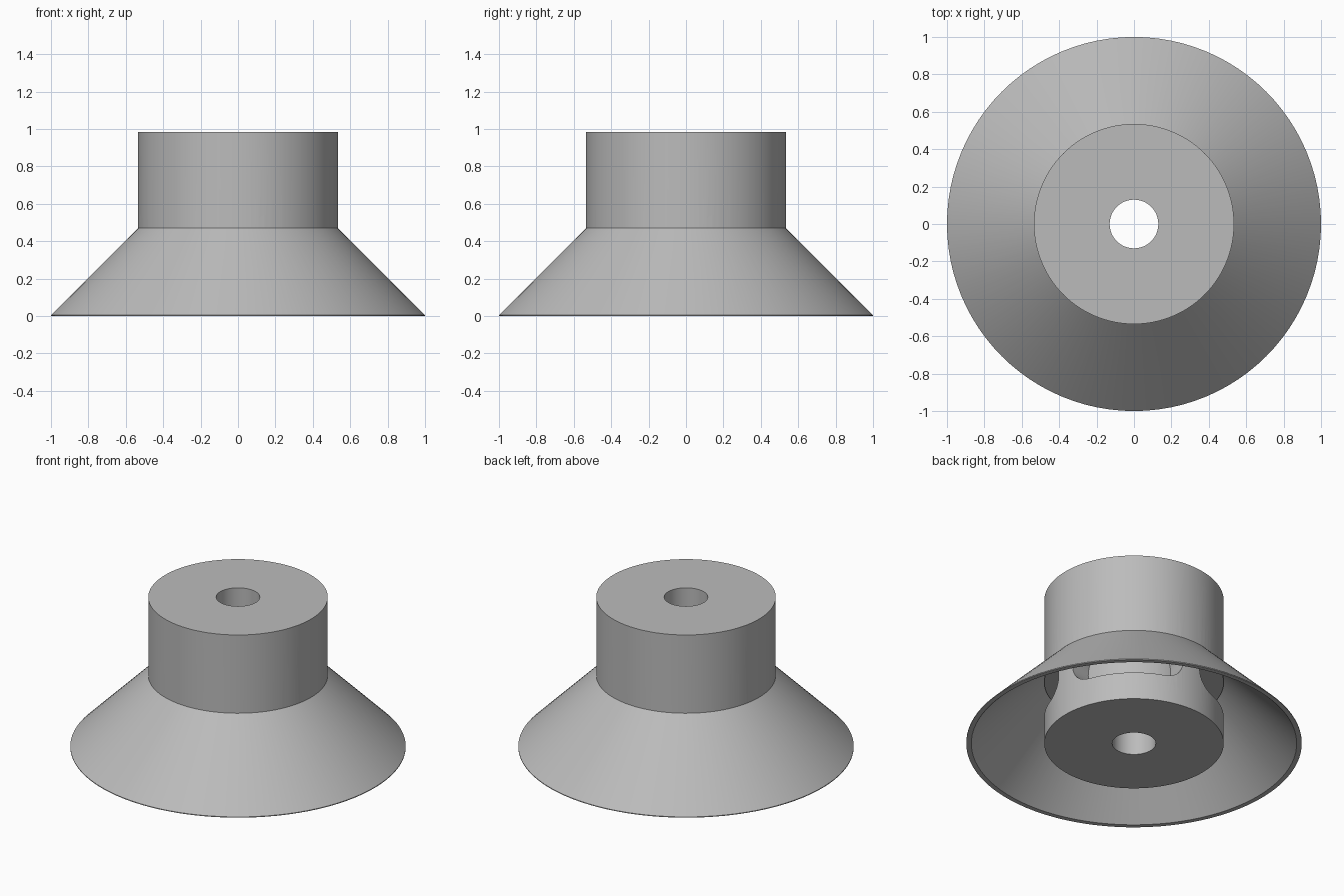
import bpy, bmesh
from math import sin, cos, pi, radians, sqrt

SEGMENTS = 96
HUB_R, HUB_TOP, BORE_R = 0.535, 0.985, 0.13
CORE_R = 0.40                      # depth of the side pockets
SLOT_MID, SLOT_R, SLOT_HALF = 0.30, 0.12, radians(38)

if "Cube" in bpy.data.objects:
    bpy.data.objects.remove(bpy.data.objects["Cube"])

grey = bpy.data.materials.new("plain_grey")
grey.use_nodes = True
grey.diffuse_color = (0.5, 0.5, 0.5, 1)
grey.node_tree.nodes["Principled BSDF"].inputs["Base Color"].default_value = grey.diffuse_color


def make_object(name, bm):
    bmesh.ops.remove_doubles(bm, verts=bm.verts, dist=1e-5)
    bmesh.ops.recalc_face_normals(bm, faces=bm.faces)
    mesh = bpy.data.meshes.new(name)
    bm.to_mesh(mesh)
    bm.free()
    mesh.materials.append(grey)
    obj = bpy.data.objects.new(name, mesh)
    bpy.context.collection.objects.link(obj)
    return obj


def revolve(name, profile):
    """Turn a closed (radius, height) profile around the z axis."""
    bm = bmesh.new()
    rings = [[bm.verts.new((r * cos(2 * pi * i / SEGMENTS), r * sin(2 * pi * i / SEGMENTS), z))
              for r, z in profile] for i in range(SEGMENTS)]
    count = len(profile)
    for i in range(SEGMENTS):
        a, b = rings[i], rings[(i + 1) % SEGMENTS]
        for j in range(count):
            k = (j + 1) % count
            bm.faces.new((a[j], b[j], b[k], a[k]))
    return make_object(name, bm)


def add_slot(bm, centre):
    """Curved slot with round ends, wrapped about the z axis."""
    cap = SLOT_R / HUB_R
    steps = 8
    offsets = [SLOT_HALF - cap + cap * sin(pi / 2 * i / steps) for i in range(steps + 1)]
    inner = SLOT_HALF - cap
    middle = [inner * (i / steps * 2 - 1) for i in range(1, steps)]
    angles = [-a for a in reversed(offsets)] + middle + offsets
    columns = []
    for a in angles:
        past = max(0, abs(a) - inner) / cap
        h = SLOT_R * sqrt(max(0, 1 - past * past))
        columns.append([bm.verts.new((r * cos(centre + a), r * sin(centre + a), SLOT_MID + s * h))
                        for r, s in ((CORE_R, -1), (HUB_R + 0.1, -1), (HUB_R + 0.1, 1), (CORE_R, 1))])
    for n, (a, b) in enumerate(zip(columns, columns[1:])):
        for j in range(4):
            k = (j + 1) % 4
            # the outermost columns are single edges, so drop their doubled corners
            if n == 0 and j % 2:
                bm.faces.new((a[1] if j == 1 else a[0], b[j], b[k]))
            elif n == len(columns) - 2 and j % 2:
                bm.faces.new((a[j], b[1] if j == 1 else b[0], a[k]))
            else:
                bm.faces.new((a[j], b[j], b[k], a[k]))


# Hub with a through bore
hub = revolve("hub", [(BORE_R, 0), (HUB_R, 0), (HUB_R, HUB_TOP), (BORE_R, HUB_TOP)])

# Four side pockets, leaving a narrow pillar on each axis
bm = bmesh.new()
for q in range(4):
    add_slot(bm, pi / 4 + q * pi / 2)
cutter = make_object("slot_cutter", bm)
cut = hub.modifiers.new("slots", "BOOLEAN")
cut.operation, cut.solver, cut.object = "DIFFERENCE", "EXACT", cutter
bpy.context.view_layer.objects.active = hub
hub.select_set(True)
bpy.ops.object.modifier_apply(modifier=cut.name)
bpy.data.objects.remove(cutter)

# Thin conical skirt, its top edge let slightly into the hub
skirt = revolve("skirt", [(HUB_R, 0.47), (1, 0.005), (1, 0), (0.97, 0),
                          (HUB_R - 0.002, 0.435)])

# Smooth walls, crisp rims
bpy.ops.object.select_all(action="DESELECT")
for obj in (hub, skirt):
    obj.select_set(True)
bpy.context.view_layer.objects.active = hub
bpy.ops.object.shade_smooth_by_angle(angle=radians(30))
